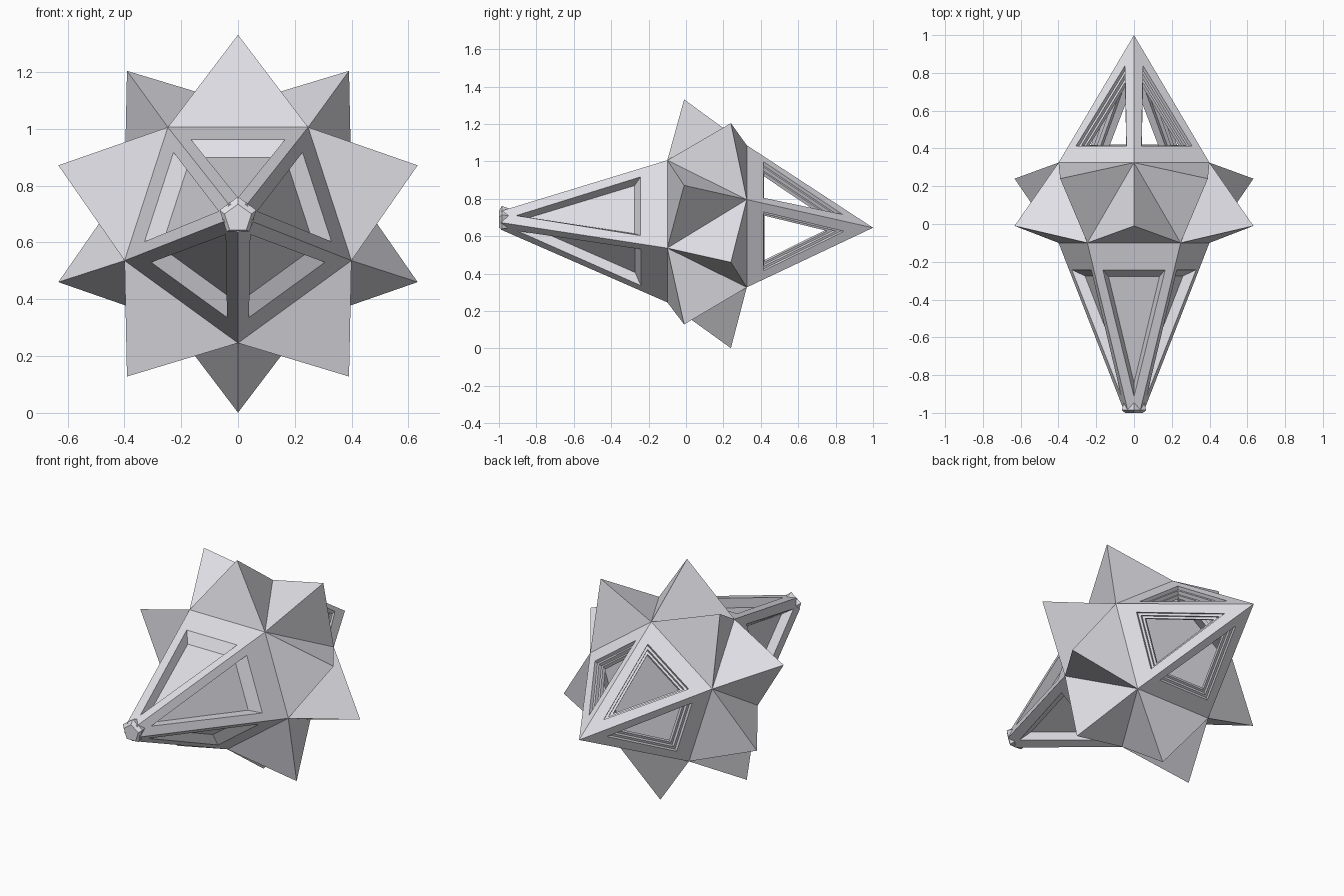
import bpy, bmesh
from math import sin, cos, radians
from mathutils import Vector

old = bpy.data.objects.get("Cube")
if old:
    bpy.data.objects.remove(old, do_unlink=True)

grey = bpy.data.materials.new("pale_grey")
grey.use_nodes = True
tone = (0.78, 0.77, 0.82, 1)
grey.diffuse_color = tone
grey.node_tree.nodes["Principled BSDF"].inputs["Base Color"].default_value = tone


def ring(y, r, start, z=0.666):
    """Five points around the long axis."""
    return [Vector((r * cos(radians(start + 72 * k)), y,
                    z + r * sin(radians(start + 72 * k)))) for k in range(5)]


def poly(bm, pts):
    """Add one face, dropping repeated corners."""
    clean = []
    for p in pts:
        if not any((p - q).length < 1e-5 for q in clean):
            clean.append(p)
    bm.faces.new([bm.verts.new(p) for p in clean])


def finish(bm, name):
    bmesh.ops.remove_doubles(bm, verts=bm.verts[:], dist=1e-4)
    bmesh.ops.recalc_face_normals(bm, faces=bm.faces[:])
    mesh = bpy.data.meshes.new(name)
    bm.to_mesh(mesh)
    bm.free()
    mesh.materials.append(grey)
    ob = bpy.data.objects.new(name, mesh)
    bpy.context.collection.objects.link(ob)


def window(bm, a, b, c, d, steps):
    """Cut a stepped triangular window into face a-b-c-d.
    Each step is (base margin, half width, tip distance, depth)."""
    mid, top = (a + b) / 2, (c + d) / 2
    u, v = (b - a).normalized(), (top - mid).normalized()
    n = u.cross(v)
    if n.dot(mid - Vector((0, mid.y, 0.666))) < 0:
        n = -n
    loops = [(mid + v * v0 - u * w - n * dep, mid + v * v0 + u * w - n * dep,
              mid + v * v1 - n * dep) for v0, w, v1, dep in steps]
    border(bm, a, b, c, d, loops[0])
    for p, q in zip(loops, loops[1:]):
        for i in range(3):
            j = (i + 1) % 3
            poly(bm, (p[i], p[j], q[j], q[i]))
    return loops[-1]


def border(bm, a, b, c, d, tri):
    """Flat frame between a face outline and a triangle inside it."""
    l, r, t = tri
    poly(bm, (a, b, r, l))
    poly(bm, (b, c, t, r))
    poly(bm, (d, a, l, t))
    if (c - d).length > 1e-5:
        poly(bm, (c, d, t))


front = ring(-0.1, 0.42, -90)
back = ring(0.325, 0.42, 90)

# Faceted body with ten spikes around its belt
bm = bmesh.new()
front_tips = ring(-0.01, 0.665, 90)
back_tips = ring(0.24, 0.665, -90)
for k in range(5):
    for base, tip in (((front[(k + 2) % 5], front[(k + 3) % 5], back[k]), front_tips[k]),
                      ((back[(k + 2) % 5], back[(k + 3) % 5], front[k]), back_tips[k])):
        for i in range(3):
            poly(bm, (base[i], base[(i + 1) % 3], tip))
poly(bm, front)
poly(bm, back)
finish(bm, "spiked_body")

# Long front pyramid with recessed panels
bm = bmesh.new()
end = ring(-0.99, 0.055, -90, 0.69)
for k in range(5):
    j = (k + 1) % 5
    floor = window(bm, front[k], front[j], end[j], end[k],
                   [(0.15, 0.165, 0.85, 0), (0.2, 0.135, 0.79, 0.05)])
    poly(bm, floor)
poly(bm, front)
poly(bm, end)
finish(bm, "front_pyramid")

# Small flared plug on the front tip
bm = bmesh.new()
rings = [ring(-0.92, 0.05, 90, 0.69), ring(-0.985, 0.068, 90, 0.693), ring(-1, 0.05, 90, 0.685)]
for p, q in zip(rings, rings[1:]):
    for k in range(5):
        j = (k + 1) % 5
        poly(bm, (p[k], p[j], q[j], q[k]))
poly(bm, rings[0])
poly(bm, rings[-1])
finish(bm, "front_plug")

# Hollow back pyramid with open stepped windows
bm = bmesh.new()
apex = Vector((0, 1, 0.645))
inner = ring(0.325, 0.336, 90)
inner_apex = Vector((0, 0.87, 0.65))
steps = [(0.1, 0.165, 0.58, 0), (0.1, 0.165, 0.58, 0.02),
         (0.113, 0.147, 0.54, 0.02), (0.113, 0.147, 0.54, 0.04),
         (0.125, 0.13, 0.5, 0.04), (0.125, 0.13, 0.5, 0.06)]
for k in range(5):
    j = (k + 1) % 5
    hole = window(bm, back[k], back[j], apex, apex, steps)
    border(bm, inner[k], inner[j], inner_apex, inner_apex, hole)
    poly(bm, (back[k], back[j], inner[j], inner[k]))
finish(bm, "back_pyramid")
